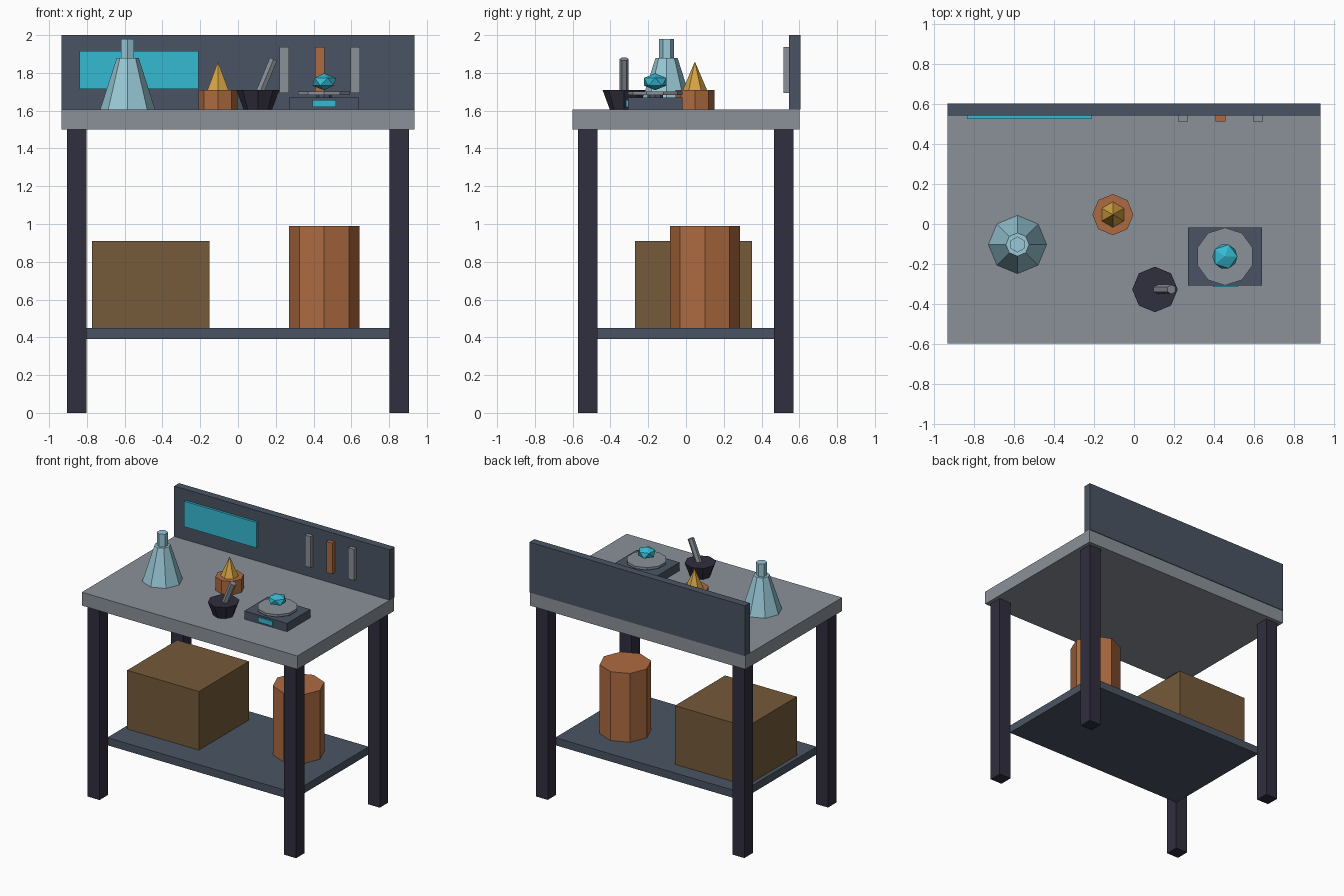
import bpy, bmesh
from math import sin, cos, pi
from mathutils import Vector, Matrix

if "Cube" in bpy.data.objects:
    bpy.data.objects.remove(bpy.data.objects["Cube"], do_unlink=True)


def material(name, hex_code):
    srgb = [int(hex_code[i:i + 2], 16) / 255 for i in (0, 2, 4)]
    col = [c / 12.92 if c < 0.04 else ((c + 0.055) / 1.055) ** 2.4 for c in srgb] + [1]
    m = bpy.data.materials.new(name)
    m.use_nodes = True
    m.diffuse_color = col
    m.node_tree.nodes["Principled BSDF"].inputs["Base Color"].default_value = col
    return m


STONE = material("grey stone", "8A9199")
SLATE = material("slate", "4A5463")
DARK = material("dark iron", "302E3E")
COPPER = material("copper", "AE6B41")
WOOD = material("brown wood", "755A3A")
CYAN = material("cyan", "35BAD2")
GLASS = material("pale blue glass", "98C8D6")
GOLD = material("gold", "D6A443")


def finish(name, bm, mat):
    bmesh.ops.recalc_face_normals(bm, faces=bm.faces)
    mesh = bpy.data.meshes.new(name)
    bm.to_mesh(mesh)
    bm.free()
    mesh.materials.append(mat)
    obj = bpy.data.objects.new(name, mesh)
    bpy.context.collection.objects.link(obj)
    return obj


def box(name, mat, x, y, z):
    """Box from (min, max) pairs on each axis."""
    bm = bmesh.new()
    bmesh.ops.create_cube(bm, size=1)
    for v in bm.verts:
        v.co = [(a + b) / 2 + c * (b - a) for (a, b), c in zip((x, y, z), v.co)]
    return finish(name, bm, mat)


def turned(name, mat, center, sides, profile):
    """Faceted solid from (radius, z) rings, with corners on the y axis."""
    bm = bmesh.new()
    rings = []
    for r, z in profile:
        count = sides if r > 0 else 1
        rings.append([bm.verts.new((center[0] + r * sin(2 * pi * i / sides),
                                    center[1] + r * cos(2 * pi * i / sides), z))
                      for i in range(count)])
    for low, high in zip(rings, rings[1:]):
        for i in range(sides):
            j = (i + 1) % sides
            if len(high) == 1:
                bm.faces.new((low[i], low[j], high[0]))
            else:
                bm.faces.new((low[i], low[j], high[j], high[i]))
    for ring in (rings[0], rings[-1]):
        if len(ring) > 1:
            bm.faces.new(ring)
    return finish(name, bm, mat)


# Bench frame
box("table_top", STONE, (-0.935, 0.935), (-0.6, 0.6), (1.5, 1.605))
box("back_board", SLATE, (-0.935, 0.935), (0.545, 0.605), (1.605, 2.0))
box("lower_shelf", SLATE, (-0.805, 0.805), (-0.47, 0.47), (0.39, 0.45))
for side, sx in (("right", -0.853), ("left", 0.853)):
    for end, sy in (("front", -0.52), ("back", 0.517)):
        box(f"{end}_{side}_leg", DARK, (sx - 0.052, sx + 0.052),
            (sy - 0.052, sy + 0.052), (0, 1.5))

# Back board fittings
box("wall_panel", CYAN, (-0.838, -0.21), (0.527, 0.546), (1.715, 1.915))
for i, mat in enumerate((STONE, COPPER, STONE)):
    x = 0.245 + i * 0.188
    box(f"hanging_tool_{i + 1}", mat, (x - 0.025, x + 0.025), (0.515, 0.546), (1.693, 1.937))

# Shelf goods
box("crate", WOOD, (-0.773, -0.15), (-0.27, 0.35), (0.45, 0.91))
turned("barrel", COPPER, (0.456, 0.1), 8, [(0.186, 0.45), (0.186, 0.99)])

# Flask
FLASK = (-0.584, -0.103)
turned("flask_body", GLASS, FLASK, 8, [(0.146, 1.605), (0.058, 1.88)])
turned("flask_neck", GLASS, FLASK, 6, [(0.04, 1.87), (0.04, 1.98)])

# Pot with powder heap
POT = (-0.106, 0.047)
turned("pot", COPPER, POT, 8, [(0.103, 1.605), (0.103, 1.71)])
turned("powder_heap", GOLD, POT, 6, [(0.064, 1.71), (0, 1.86)])

# Mortar and pestle
turned("mortar", DARK, (0.105, -0.328), 8, [(0.075, 1.605), (0.114, 1.71)])
low, high = Vector((0.1, -0.328, 1.66)), Vector((0.188, -0.328, 1.873))
axis = high - low
pestle = turned("pestle", STONE, (0, 0), 6, [(0.024, 0), (0.024, axis.length)])
pestle.data.transform(Matrix.Translation(low) @ Matrix.Rotation(axis.angle((0, 0, 1)), 4, "Y"))

# Weighing scale
SCALE = (0.456, -0.163)
box("scale_base", SLATE, (0.271, 0.641), (-0.308, -0.018), (1.605, 1.67))
box("scale_display", CYAN, (0.395, 0.52), (-0.317, -0.308), (1.619, 1.657))
turned("scale_post", SLATE, SCALE, 8, [(0.04, 1.67), (0.04, 1.685)])
turned("scale_plate", STONE, SCALE, 10, [(0.145, 1.682), (0.145, 1.701)])

# Crystal
bm = bmesh.new()
bmesh.ops.create_icosphere(bm, subdivisions=1, radius=0.07)
bm.transform(Matrix.Translation((*SCALE, 1.753)) @ Matrix.Diagonal((1, 1, 0.64, 1)))
finish("crystal", bm, CYAN)
